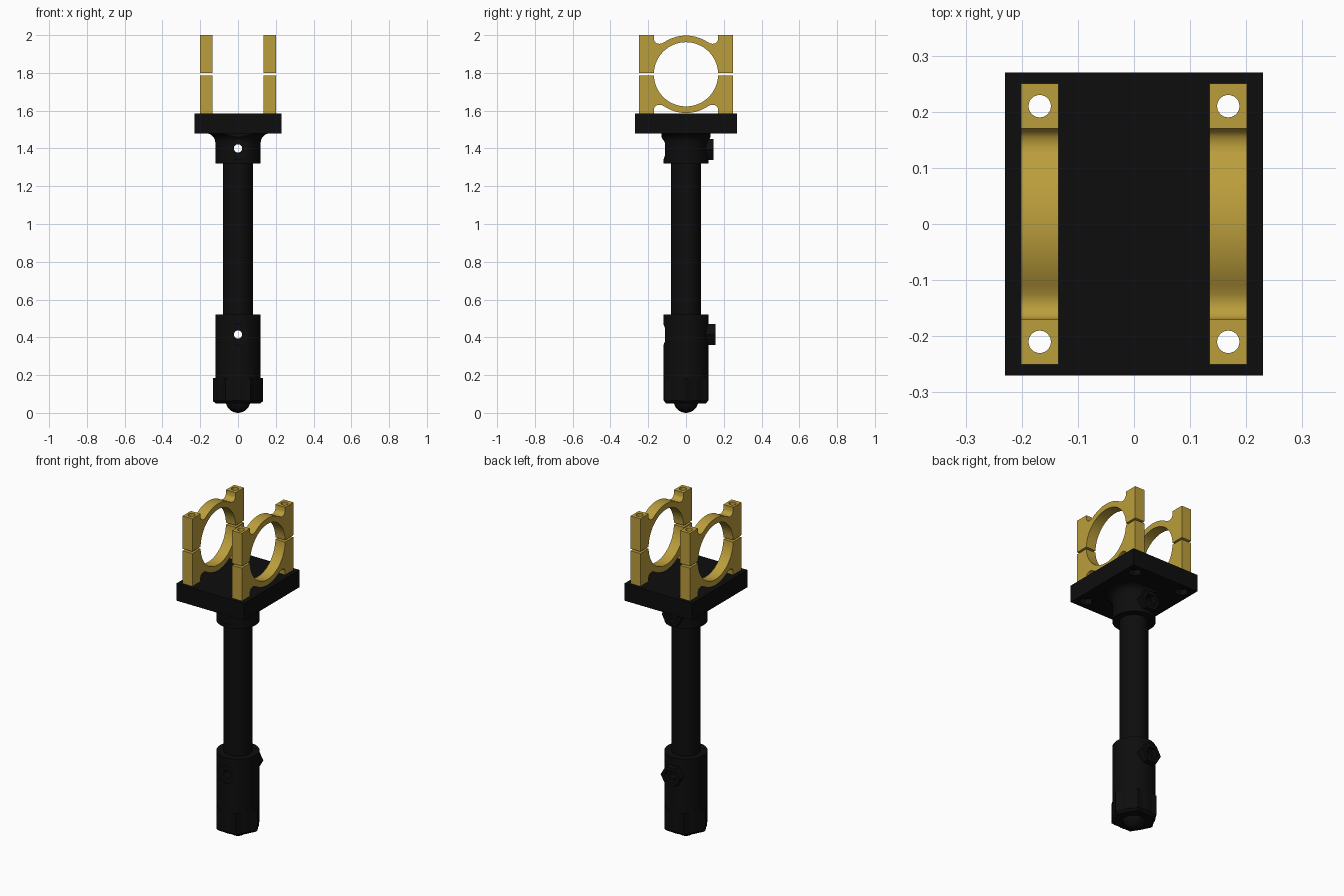
import bpy, bmesh, math
from mathutils import Matrix, Vector

if "Cube" in bpy.data.objects:
    bpy.data.objects.remove(bpy.data.objects["Cube"])


def material(name, rgb):
    m = bpy.data.materials.new(name)
    m.diffuse_color = (*rgb, 1)
    m.use_nodes = True
    m.node_tree.nodes["Principled BSDF"].inputs["Base Color"].default_value = m.diffuse_color
    return m


BLACK = material("black", (0.004, 0.004, 0.004))
GOLD = material("gold", (0.50, 0.34, 0.045))


def make(name, bm, mat):
    bmesh.ops.remove_doubles(bm, verts=bm.verts, dist=1e-5)
    bmesh.ops.recalc_face_normals(bm, faces=bm.faces)
    me = bpy.data.meshes.new(name)
    bm.to_mesh(me)
    bm.free()
    ob = bpy.data.objects.new(name, me)
    bpy.context.collection.objects.link(ob)
    me.materials.append(mat)
    return ob


def box(name, lo, hi, mat=BLACK):
    bm = bmesh.new()
    bmesh.ops.create_cube(bm, size=1)
    lo, hi = Vector(lo), Vector(hi)
    for v in bm.verts:
        v.co = (lo + hi) / 2 + Vector(a * b for a, b in zip(v.co, hi - lo))
    return make(name, bm, mat)


def lathe(name, profile, sides=48, mat=BLACK):
    bm = bmesh.new()
    vs = [bm.verts.new((r, 0, z)) for r, z in profile]
    es = [bm.edges.new(p) for p in zip(vs, vs[1:])]
    bmesh.ops.spin(bm, geom=vs + es, axis=(0, 0, 1), cent=(0, 0, 0),
                   angle=2 * math.pi, steps=sides)
    return make(name, bm, mat)


def peg(name, r, a, b, sides=24):
    """Prism between points a and b (along y or z), one corner on x."""
    a, b = Vector(a), Vector(b)
    bm = bmesh.new()
    rot = Matrix.Rotation(math.pi / 2, 4, 'X') if abs(b.y - a.y) > 1e-6 else Matrix()
    turn = Matrix.Rotation(math.pi / 6, 4, 'Z') if sides == 6 else Matrix()
    # put a corner of each hexagon on the x axis
    bmesh.ops.create_cone(bm, cap_ends=True, segments=sides, radius1=r, radius2=r,
                          depth=(b - a).length,
                          matrix=Matrix.Translation((a + b) / 2) @ rot @ turn)
    return make(name, bm, BLACK)


def boolean(ob, tools, op='DIFFERENCE'):
    bpy.context.view_layer.objects.active = ob
    for t in tools:
        m = ob.modifiers.new("cut", 'BOOLEAN')
        m.operation, m.object, m.solver = op, t, 'EXACT'
        bpy.ops.object.modifier_apply(modifier=m.name)
        bpy.data.objects.remove(t)
    return ob


BOLTS = [(x, y) for x in (-0.168, 0.168) for y in (-0.21, 0.21)]

# mounting plate with bolt holes and nut pockets underneath
plate = box("mounting_plate", (-0.23, -0.27, 1.48), (0.23, 0.27, 1.585))
for x, y in BOLTS:
    boolean(plate, [peg("c", 0.02, (x, y, 1.4), (x, y, 1.7)),
                    peg("c", 0.038, (x, y, 1.4), (x, y, 1.515), 6)])

# rod
rod = lathe("rod", [(0, 0.4), (0.08, 0.4), (0.08, 1.45), (0, 1.45)])
boolean(rod, [peg("c", 0.022, (0, -0.3, z), (0, 0.3, z)) for z in (0.415, 1.4)])

# upper socket with flared top, flattened front and back
flare = [(0.17 - 0.05 * math.cos(t), 1.43 + 0.05 * math.sin(t))
         for t in (i * math.pi / 12 for i in range(7))]
upper = lathe("upper_socket", [(0, 1.32), (0.12, 1.32)] + flare + [(0, 1.48)])
boolean(upper, [box("c", (-0.3, s * 0.22 - 0.09, 1.3), (0.3, s * 0.22 + 0.09, 1.6))
                for s in (-1, 1)])

# lower socket
lower = lathe("lower_socket", [(0, 0.05), (0.105, 0.05), (0.118, 0.065),
                               (0.12, 0.52), (0, 0.52)])

# cross screw: boss with nut pocket at the back, screw seat in front
for ob, z, back in ((upper, 1.395, 0.145), (lower, 0.415, 0.155)):
    boolean(ob, [peg("boss", 0.0635, (0, 0.04, z), (0, back, z), 6)], 'UNION')
    boolean(ob, [peg("c", 0.04, (0, back - 0.03, z), (0, 0.3, z), 6),
                 peg("c", 0.055, (0, -0.3, z), (0, -0.11, z), 32),
                 peg("c", 0.022, (0, -0.3, 1.4 if z > 1 else z),
                     (0, 0.3, 1.4 if z > 1 else z))])

# hexagonal end and ball tip
hex_end = lathe("hex_end", [(0, 0.05), (0.118, 0.05), (0.132, 0.062),
                            (0.132, 0.185), (0, 0.185)], 6)
tip = lathe("ball_tip", [(0.065 * math.sin(t), 0.065 - 0.065 * math.cos(t))
                         for t in (i * math.pi / 16 for i in range(17))], 32)

# clamp halves: y, height profile mirrored about the ring centre
CZ = 1.7925
half = [(0.25, 0.006), (0.25, 0.2075), (0.17, 0.2075), (0.17, 0.184),
        (0.165, 0.172), (0.155, 0.164), (0.14, 0.161), (0.125, 0.1645)]
half += [(0.205 * math.cos(t), 0.205 * math.sin(t))
         for t in (math.radians(a) for a in range(58, 90, 4))]
inner = [(0.17 * math.cos(t), 0.17 * math.sin(t))
         for t in (math.radians(2 + 5.5 * i) for i in range(17))]
outline = (half + [(0, 0.205)] + [(-y, z) for y, z in reversed(half)]
           + [(-y, z) for y, z in inner[:-1]] + [(0, 0.17)] + inner[-2::-1])

clamps = []
for side, x in (("left", -0.168), ("right", 0.168)):
    for part, s in (("lower", -1), ("upper", 1)):
        bm = bmesh.new()
        f = bm.faces.new([bm.verts.new((x - 0.033, y, CZ + s * z)) for y, z in outline])
        ext = bmesh.ops.extrude_face_region(bm, geom=[f], use_keep_orig=True)
        for v in (g for g in ext["geom"] if isinstance(g, bmesh.types.BMVert)):
            v.co.x += 0.066
        ob = make(f"{side}_{part}_clamp", bm, GOLD)
        boolean(ob, [peg("c", 0.02, (x, y, 1.5), (x, y, 2.1)) for y in (-0.21, 0.21)])
        clamps.append(ob)

# smooth curved faces, keep hard edges
for ob in [plate, rod, upper, lower, tip] + clamps:
    bpy.ops.object.select_all(action='DESELECT')
    ob.select_set(True)
    bpy.context.view_layer.objects.active = ob
    bpy.ops.object.shade_smooth_by_angle(angle=math.radians(30))
